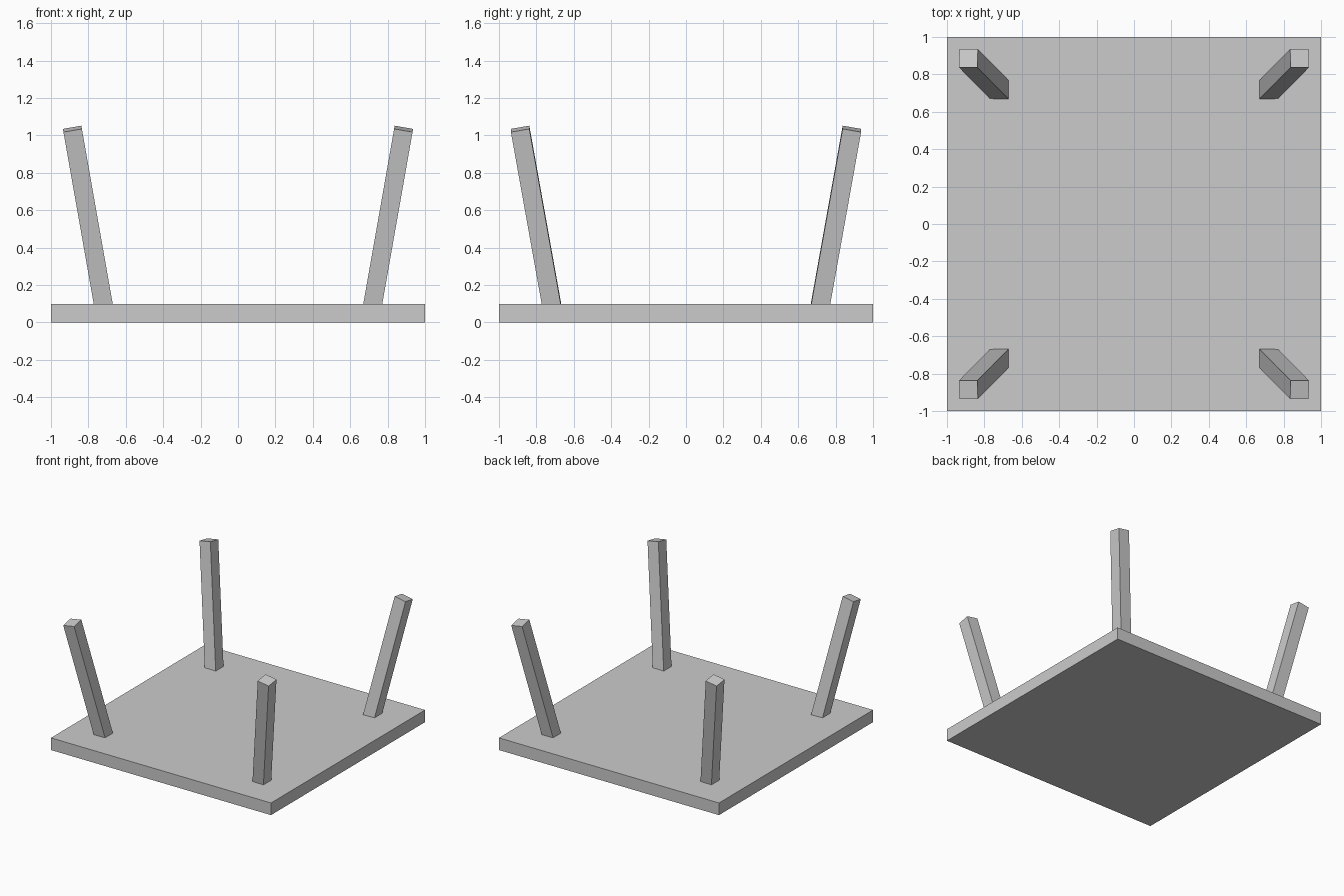
import bpy
from math import radians

if "Cube" in bpy.data.objects:
    bpy.data.objects.remove(bpy.data.objects["Cube"])


def box(name, size, location, rotation=(0, 0, 0)):
    bpy.ops.mesh.primitive_cube_add(size=1, location=location, rotation=rotation)
    obj = bpy.context.object
    obj.name = name
    obj.scale = size
    return obj


# Square tabletop, lying upside down on the ground
box("tabletop", (2, 2, 0.1), (0, 0, 0.05))

# Four square legs splayed outward by 10 degrees on both axes
splay = radians(10)
for y_name, sy in (("front", -1), ("back", 1)):
    for x_name, sx in (("left", -1), ("right", 1)):
        box(f"{y_name}_{x_name}_leg", (0.1, 0.1, 1),
            (0.8 * sx, 0.8 * sy, 0.55), (-splay * sy, splay * sx, 0))
